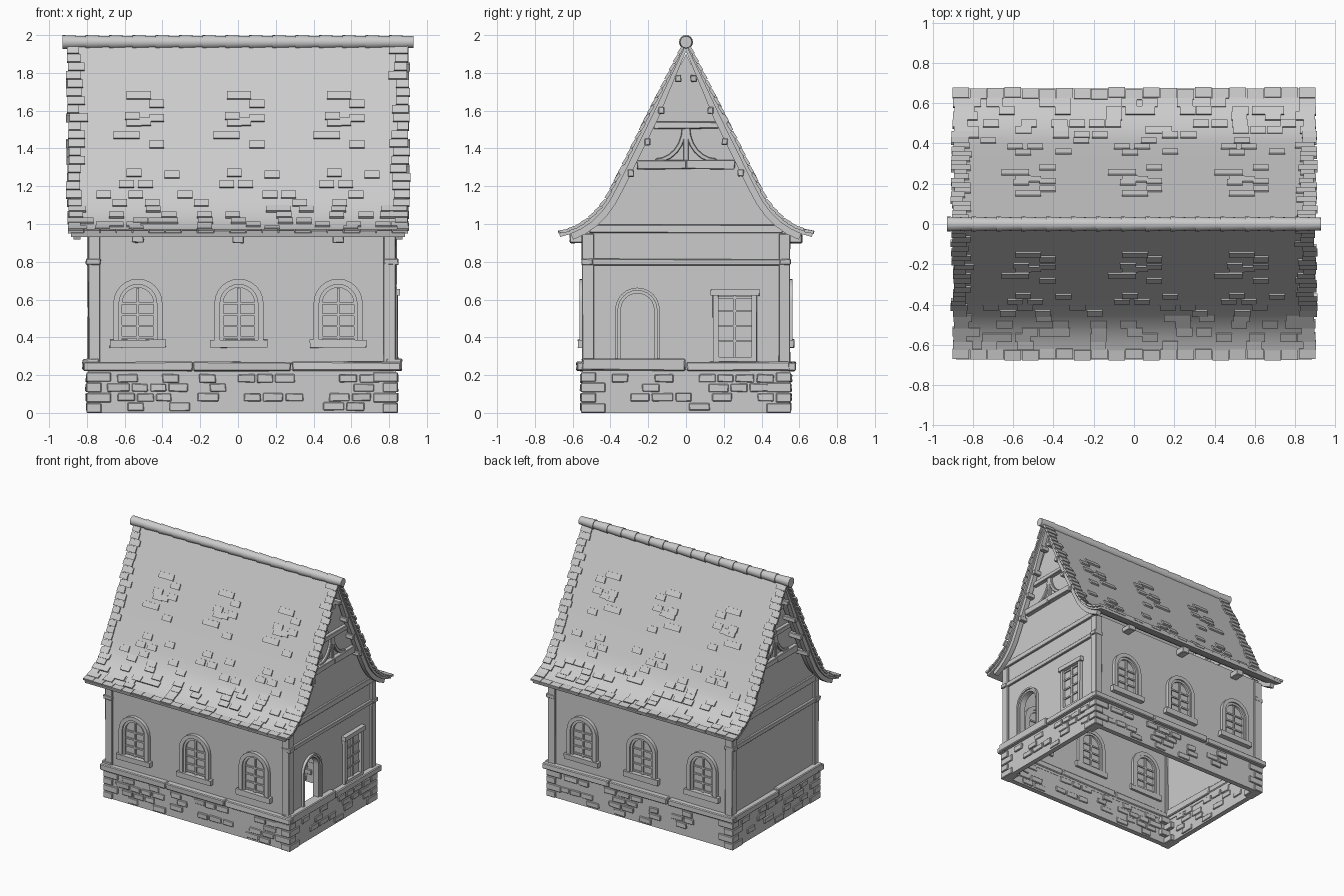
import bpy, bmesh, math, random
from mathutils import Matrix, Vector

if "Cube" in bpy.data.objects:
    bpy.data.objects.remove(bpy.data.objects["Cube"])

random.seed(7)
R = random.uniform
CX = 0.022                      # body sits slightly off the roof centre
HX, HY = 0.80, 0.535            # wall half sizes
ROOF = [(0, 1.97), (0.2, 1.575), (0.38, 1.21), (0.42, 1.135), (0.46, 1.08),
        (0.51, 1.03), (0.56, 0.995), (0.62, 0.967), (0.672, 0.953)]


def finish(name, bm, smooth=False, bevel=0):
    bmesh.ops.recalc_face_normals(bm, faces=bm.faces)
    me = bpy.data.meshes.new(name)
    bm.to_mesh(me)
    bm.free()
    ob = bpy.data.objects.new(name, me)
    bpy.context.collection.objects.link(ob)
    if bevel:
        m = ob.modifiers.new("bevel", "BEVEL")
        m.width, m.segments = bevel, 1
    if smooth:
        bpy.context.view_layer.objects.active = ob
        ob.select_set(True)
        bpy.ops.object.shade_smooth_by_angle(angle=math.radians(35))
        ob.select_set(False)
    return ob


def box(bm, x0, x1, y0, y1, z0, z1, j=0.0):
    m = Matrix.LocRotScale(((x0 + x1) / 2, (y0 + y1) / 2, (z0 + z1) / 2), None,
                           (abs(x1 - x0), abs(y1 - y0), abs(z1 - z0)))
    for v in bmesh.ops.create_cube(bm, size=1, matrix=m)["verts"]:
        v.co += Vector((R(-j, j), R(-j, j), R(-j, j)))


def prism(bm, pts, axis, a, b):
    def put(p, t):
        return bm.verts.new((t, p[0], p[1]) if axis == "x" else (p[0], t, p[1]))
    lo, hi = [put(p, a) for p in pts], [put(p, b) for p in pts]
    bm.faces.new(lo)
    bm.faces.new(hi)
    for i in range(len(pts)):
        k = (i + 1) % len(pts)
        bm.faces.new((lo[i], lo[k], hi[k], hi[i]))


def offset(pts, d):
    out = []
    for i, p in enumerate(pts):
        a, b = Vector(pts[max(i - 1, 0)]), Vector(pts[min(i + 1, len(pts) - 1)])
        t = (b - a).normalized()
        out.append((p[0] + t.y * d, p[1] - t.x * d))
    return out


def strip(pts, d0, d1):
    return offset(pts, d0) + offset(pts, d1)[::-1]


def arch(c, r, z0, zs, n=12):
    arc = [(c - r * math.cos(math.pi * i / n), zs + r * math.sin(math.pi * i / n)) for i in range(n + 1)]
    return [(c - r, z0)] + arc + [(c + r, z0)]


def mirror(pts):
    return [(-y, z) for y, z in pts]


# long walls and gable walls (doorway notched into the right gable)
bm = bmesh.new()
for s in (-1, 1):
    box(bm, CX - HX, CX + HX, s * (HY - 0.03), s * HY, 0.2, 0.965)
under = [p for p in offset(ROOF, 0.03) if 0.02 < p[0] < 0.5]
under = [(0.0, 1.9)] + under + [(HY, 0.97)]
top = under[::-1] + mirror(under[1:])
for s in (-1, 1):
    foot = [(-HY, 0.2)] + (arch(-0.257, 0.092, 0.2, 0.553) if s > 0 else []) + [(HY, 0.2)]
    prism(bm, foot + top, "x", CX + s * (HX - 0.03), CX + s * HX)
finish("walls", bm)

# stone plinth, open underneath
bm = bmesh.new()
PX, PY = HX + 0.015, HY + 0.012
for s in (-1, 1):
    box(bm, CX - PX, CX + PX, s * (PY - 0.04), s * PY, 0, 0.23)
    box(bm, CX + s * (PX - 0.04), CX + s * PX, -PY + 0.04, PY - 0.04, 0, 0.23)
finish("plinth", bm)

# scattered plinth bricks, showing on both wall faces, plus corner stones
bm = bmesh.new()
for s in (-1, 1):
    for half, front in ((PX, True), (PY, False)):
        for row in range(4):
            z = 0.012 + row * 0.05
            u = -half + 0.1 + (row % 2) * 0.055
            while u < half - 0.16:
                w = R(0.08, 0.12)
                if random.random() < (0.25, 0.5, 0.55, 0.6)[row]:
                    d = R(0.006, 0.014)
                    if front:
                        box(bm, CX + u, CX + u + w, s * (PY - 0.048), s * (PY + d), z, z + 0.042, 0.003)
                    else:
                        box(bm, CX + s * (PX - 0.048), CX + s * (PX + d), u, u + w, z, z + 0.042, 0.003)
                u += w + 0.012
    for t in (-1, 1):
        for row in range(4):
            lx, ly = (0.12, 0.07) if row % 2 else (0.07, 0.12)
            box(bm, CX + s * (PX - lx), CX + s * (PX + 0.01), t * (PY - ly), t * (PY + 0.01),
                row * 0.055, row * 0.055 + 0.05)
finish("plinth_bricks", bm, bevel=0.004)

# ledge stones around the top of the plinth
bm = bmesh.new()
LX, LY = HX + 0.045, HY + 0.045
for s in (-1, 1):
    cuts = [-LX, -0.26, 0.26, LX]
    for a, b in zip(cuts, cuts[1:]):
        box(bm, CX + a + 0.003, CX + b - 0.003, s * (HY - 0.04), s * LY, 0.222, 0.27, 0.004)
    for a, b, zt in ((-LY + 0.03, -0.003, 0.288), (0.003, LY - 0.03, 0.272)):
        box(bm, CX + s * (HX - 0.04), CX + s * LX, a, b, 0.224, zt, 0.004)
finish("ledge_stones", bm, bevel=0.006)

# timber frame: corner posts, rails, gable collars, braces, eave beam tails
bm = bmesh.new()
for s in (-1, 1):
    for t in (-1, 1):
        box(bm, CX + s * (HX - 0.05), CX + s * (HX + 0.016), t * (HY - 0.045), t * (HY + 0.014), 0.26, 0.95, 0.004)
        box(bm, CX + s * (HX - 0.05), CX + s * (HX + 0.026), t * (HY - 0.04), t * (HY + 0.018), 0.783, 0.815, 0.003)
    x0, x1 = CX + s * (HX - 0.04), CX + s * (HX + 0.018)
    box(bm, x0, x1, -0.52, 0.52, 0.783, 0.815, 0.003)
    box(bm, x0, x1, -0.51, 0.51, 0.952, 0.998, 0.003)
    for a, b in ((-0.26, 0.003), (-0.003, 0.26)):
        box(bm, x0, x1 + s * 0.015, a, b, 1.29, 1.338, 0.004)
    box(bm, x0, x1 + s * 0.01, -0.17, 0.17, 1.505, 1.542, 0.003)
    box(bm, x0, x1, -0.014, 0.014, 1.33, 1.51)
    for t in (-1, 1):
        arc = [(t * (0.16 - 0.15 * math.sin(a)), 1.335 + 0.175 * (1 - math.cos(a)))
               for a in [i * math.pi / 12 for i in range(7)]]
        prism(bm, strip(arc, -0.012, 0.012), "x", x0, x1)
        for y, z in ((0.04, 1.77), (0.13, 1.6), (0.205, 1.435), (0.29, 1.27)):   # purlin ends
            box(bm, CX + s * (HX - 0.04), s * 0.882, t * (y - 0.016), t * (y + 0.016), z - 0.018, z + 0.018, 0.003)
    for x in (-0.53, 0, 0.53):
        box(bm, x - 0.03, x + 0.03, s * 0.5, s * 0.615, 0.9, 0.945, 0.003)
finish("timber_frame", bm, bevel=0.004)

# arched windows on both long sides
frames, bars = bmesh.new(), bmesh.new()
for s in (-1, 1):
    for x in (-0.53, 0.005, 0.53):
        outer, mid = arch(x, 0.13, 0.38, 0.58), arch(x, 0.1, 0.38, 0.58)
        inner = arch(x, 0.083, 0.38, 0.58)
        prism(frames, outer + mid[::-1], "y", s * (HY - 0.05), s * (HY + 0.028))
        prism(frames, mid + inner[::-1], "y", s * (HY - 0.045), s * (HY + 0.016))
        box(frames, x - 0.15, x + 0.15, s * (HY - 0.05), s * (HY + 0.036), 0.345, 0.388, 0.003)
        box(bars, x - 0.007, x + 0.007, s * (HY - 0.04), s * (HY + 0.012), 0.38, 0.66)
        for z in (0.4, 0.46, 0.52, 0.58):
            box(bars, x - 0.085, x + 0.085, s * (HY - 0.038), s * (HY + 0.009), z - 0.006, z + 0.006)
finish("arched_window_frames", frames, True)
finish("arched_window_bars", bars)

# door surround and square window on the right gable
bm = bmesh.new()
x0, x1 = CX + HX - 0.04, CX + HX + 0.02
prism(bm, arch(-0.257, 0.118, 0.27, 0.545) + arch(-0.257, 0.103, 0.27, 0.545)[::-1], "x", x0, x1)
prism(bm, arch(-0.257, 0.103, 0.27, 0.545) + arch(-0.257, 0.088, 0.27, 0.545)[::-1], "x", x0, x1 - 0.012)
finish("door_surround", bm, True)
bm = bmesh.new()
for a, b in ((0.142, 0.172), (0.345, 0.375)):
    box(bm, x0, x1 + 0.004, a, b, 0.27, 0.63, 0.003)
box(bm, x0, x1 + 0.014, 0.132, 0.39, 0.622, 0.655, 0.003)
box(bm, x0, x1 + 0.006, 0.16, 0.36, 0.272, 0.295)
box(bm, x0, x1 - 0.008, 0.252, 0.264, 0.28, 0.63)
for z in (0.38, 0.46, 0.54, 0.61):
    box(bm, x0, x1 - 0.01, 0.165, 0.35, z - 0.006, z + 0.006)
finish("square_window", bm)

# roof sheet and gable bargeboards
whole = mirror(ROOF[1:])[::-1] + ROOF
bm = bmesh.new()
prism(bm, strip(whole, 0, 0.022), "x", -0.885, 0.885)
finish("roof", bm, True)
bm = bmesh.new()
for s in (-1, 1):
    prism(bm, strip(whole[1:-1], 0.02, 0.055), "x", s * 0.835, s * 0.872)
finish("bargeboards", bm, True)

# roof tiles: verge rows, eave row and scattered raised groups
bm = bmesh.new()


def tile(sign, x, z, w, length=0.045):
    for (ya, za), (yb, zb) in zip(ROOF, ROOF[1:]):
        if zb <= z <= za:
            t = Vector((0, sign * (yb - ya), zb - za)).normalized()
            n = Vector((0, -sign * t.z, abs(t.y)))
            p = Vector((x, sign * (ya + (yb - ya) * (za - z) / (za - zb)), z)) + n * 0.002
            t = (t + n * 0.1).normalized()
            m = Matrix((Vector((w, 0, 0)), t * length, n * 0.016)).transposed().to_4x4()
            bmesh.ops.create_cube(bm, size=1, matrix=Matrix.Translation(p) @ m)
            return


GROUP = [(-0.02, 1.68), (0.03, 1.68), (0.1, 1.635), (-0.03, 1.57), (0.03, 1.54), (-0.09, 1.47), (-0.02, 1.535),
         (0.1, 1.56), (-0.03, 1.47), (0.1, 1.42), (-0.02, 1.27), (-0.06, 1.21), (0.18, 1.26), (0.04, 1.21)]
for s in (-1, 1):
    z = 1.92
    while z > 0.96:
        for e in (-1, 1):
            w = R(0.06, 0.1)
            tile(s, e * (R(0.892, 0.912) - w / 2), z, w, 0.046)
        if z < 1.17:
            for i in range(19):
                if random.random() < 0.35:
                    tile(s, -0.8 + i * 0.088 + R(-0.02, 0.02), z, 0.078)
        z -= 0.045 if z > 1.12 else (0.032 if z > 1.02 else 0.019)
    for c in (-0.53, 0, 0.53):
        for dx, z in GROUP:
            tile(s, c + dx, z, 0.078)
    for i in range(21):
        tile(s, -0.86 + i * 0.086, 0.96 + R(-0.002, 0.002), 0.082, 0.05)
finish("roof_tiles", bm)

# overlapping ridge tiles
bm = bmesh.new()
for i in range(15):
    m = Matrix.Translation((-0.865 + i * 0.1235, 0, 1.963)) @ Matrix.Rotation(math.pi / 2, 4, "Y")
    bmesh.ops.create_cone(bm, cap_ends=True, segments=16, radius1=0.037, radius2=0.031, depth=0.13, matrix=m)
finish("ridge_tiles", bm, True)
